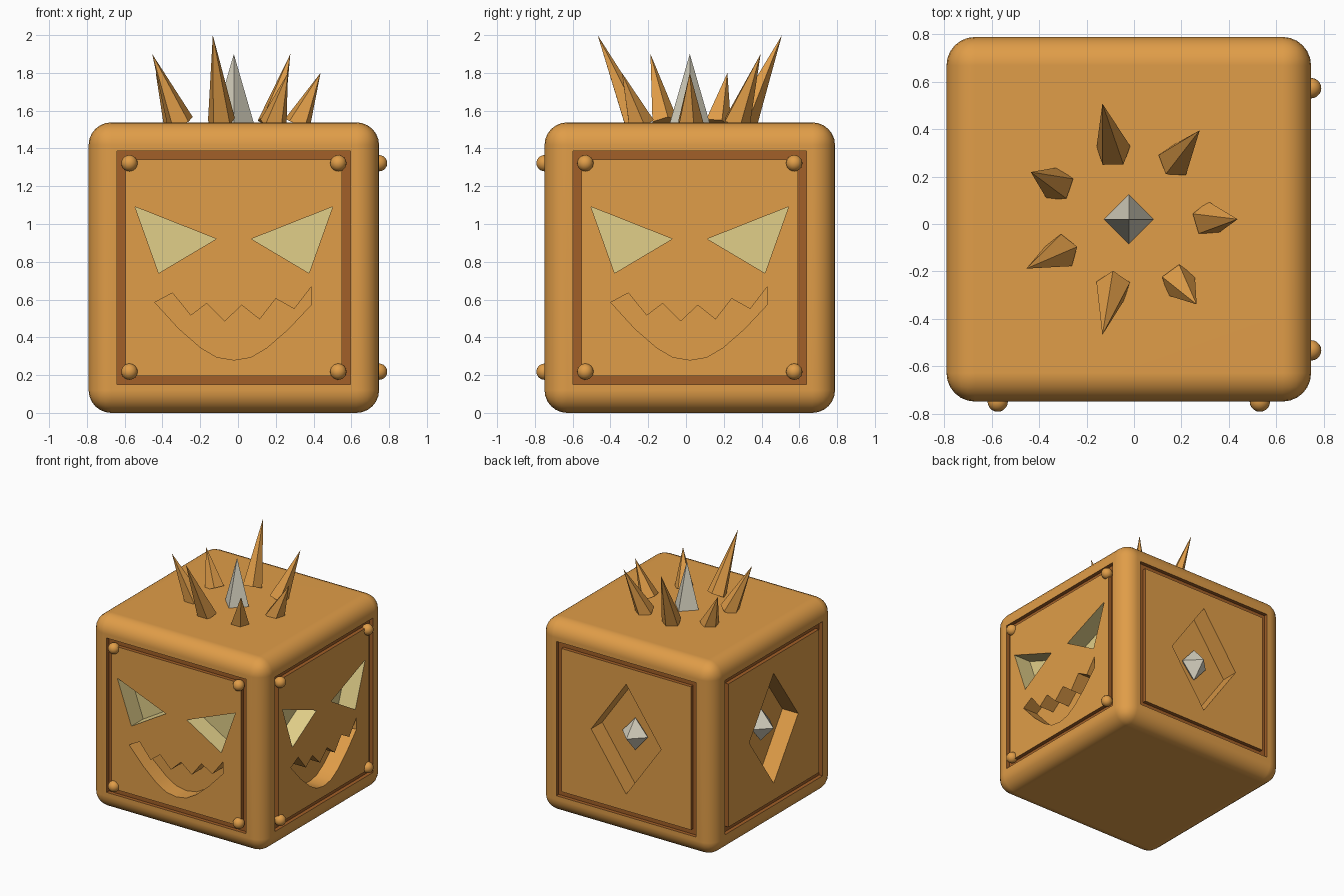
import bpy, bmesh, math
from mathutils import Matrix, Vector

if "Cube" in bpy.data.objects:
    bpy.data.objects.remove(bpy.data.objects["Cube"])

CX, CY = -0.022, 0.02      # body axis
H = 0.769                  # half size of the cube
CENTRE = Matrix.Translation((CX, CY, H))


def material(name, rgb):
    m = bpy.data.materials.new(name)
    m.diffuse_color = (*rgb, 1)
    m.use_nodes = True
    m.node_tree.nodes["Principled BSDF"].inputs["Base Color"].default_value = m.diffuse_color
    return m


ORANGE = material("orange shell", (0.745, 0.337, 0.065))
BROWN = material("brown groove", (0.36, 0.115, 0.021))
YELLOW = material("pale yellow eye", (0.75, 0.62, 0.25))
SILVER = material("pale grey gem", (0.68, 0.645, 0.527))


def make(name, bm, mats):
    bmesh.ops.recalc_face_normals(bm, faces=bm.faces)
    me = bpy.data.meshes.new(name)
    bm.to_mesh(me)
    bm.free()
    for m in mats:
        me.materials.append(m)
    ob = bpy.data.objects.new(name, me)
    bpy.context.collection.objects.link(ob)
    return ob


def activate(ob):
    bpy.ops.object.select_all(action='DESELECT')
    ob.select_set(True)
    bpy.context.view_layer.objects.active = ob


def side(k):
    """Frame of side k: 0 front, 1 right, 2 back, 3 left."""
    return CENTRE @ Matrix.Rotation(k * math.pi / 2, 4, 'Z')


def prism(bm, pts, depth, mat, mtx):
    """Cutter prism with outline (u, v) sunk to a depth below a side."""
    a, b = ([bm.verts.new(mtx @ Vector((u, y, v))) for u, v in pts]
            for y in (-H - 0.05, -H + depth))
    n = len(pts)
    faces = [bm.faces.new(a), bm.faces.new(b[::-1])]
    faces += [bm.faces.new((a[i], a[(i + 1) % n], b[(i + 1) % n], b[i])) for i in range(n)]
    for f in faces:
        f.material_index = mat


def frame(bm, outer, inner, depth, mat, mtx):
    """Square ring cutter for the groove round a side."""
    loops = []
    for r, y in ((outer, -H - 0.05), (outer, -H + depth), (inner, -H + depth), (inner, -H - 0.05)):
        loops.append([bm.verts.new(mtx @ Vector((su * r, y, sv * r)))
                      for su, sv in ((-1, -1), (1, -1), (1, 1), (-1, 1))])
    for k in range(4):
        p, q = loops[k], loops[(k + 1) % 4]
        for i in range(4):
            j = (i + 1) % 4
            bm.faces.new((p[i], p[j], q[j], q[i])).material_index = mat


def octahedron(name, mtx, r, rz):
    bm = bmesh.new()
    for s in (-1, 1):
        for p in ((s * r, 0, 0), (0, s * r, 0), (0, 0, s * rz)):
            bm.verts.new(mtx @ Vector(p))
    bmesh.ops.convex_hull(bm, input=bm.verts)
    return make(name, bm, [SILVER])


# Rounded cube
bm = bmesh.new()
bmesh.ops.create_cube(bm, size=2 * H, matrix=CENTRE)
bmesh.ops.bevel(bm, geom=bm.edges[:], offset=0.12, segments=6, profile=0.5, affect='EDGES')
slots = [ORANGE, BROWN, YELLOW]
body = make("cube_body", bm, slots)

# Cutters: groove on each side, faces on front and right, diamonds on back and left
eye = [(-0.523, 0.322), (-0.093, 0.152), (-0.398, -0.029)]
mouth = [(-0.418, 0.585), (-0.325, 0.635), (-0.228, 0.515), (-0.143, 0.58), (-0.048, 0.485),
         (0.042, 0.57), (0.137, 0.495), (0.222, 0.605), (0.32, 0.55), (0.412, 0.67),
         (0.412, 0.575), (0.29, 0.445), (0.175, 0.345), (0.09, 0.295), (0.0, 0.28),
         (-0.09, 0.295), (-0.175, 0.345), (-0.29, 0.445)]
mouth = [(u, z - H) for u, z in mouth]
diamond = [(0, 0.44), (0.31, 0), (0, -0.44), (-0.31, 0)]
bm = bmesh.new()
for k in range(4):
    m = side(k)
    frame(bm, 0.618, 0.573, 0.03, 1, m)
    if k < 2:
        prism(bm, eye, 0.15, 2, m)
        prism(bm, [(-u, v) for u, v in eye], 0.15, 2, m)
        prism(bm, mouth, 0.13, 0, m)
    else:
        prism(bm, diamond, 0.14, 0, m)
cutter = make("carving_cutter", bm, slots)
cutter.hide_render = True

activate(body)
cut = body.modifiers.new("carve", 'BOOLEAN')
cut.operation = 'DIFFERENCE'
cut.solver = 'EXACT'
cut.object = cutter
bpy.ops.object.modifier_apply(modifier=cut.name)
bpy.data.objects.remove(cutter)
bpy.ops.object.shade_smooth_by_angle(angle=math.radians(30))
wn = body.modifiers.new("flat panels", 'WEIGHTED_NORMAL')
wn.keep_sharp = True

# Corner studs on front and right
for k, label in enumerate(("front", "right")):
    bm = bmesh.new()
    for u in (-0.553, 0.553):
        for v in (-0.551, 0.553):
            bmesh.ops.create_uvsphere(bm, u_segments=20, v_segments=12, radius=0.043,
                                      matrix=side(k) @ Matrix.Translation((u, -H, v)))
    studs = make(label + "_studs", bm, [ORANGE])
    activate(studs)
    bpy.ops.object.shade_smooth_by_angle(angle=math.radians(40))

# Gems inside the diamonds and the tall one on top
for k, label in ((2, "back"), (3, "left")):
    octahedron(label + "_gem", side(k) @ Matrix.Translation((0, -H + 0.115, 0)), 0.113, 0.13)
octahedron("top_gem", Matrix.Translation((CX, CY, 1.53)), 0.107, 0.37)

# Crown of seven five-sided spikes leaning outwards
for i in range(7):
    h = 0.3 + 0.1 * (i % 3)
    a = i * math.tau / 7
    out = Vector((math.cos(a), math.sin(a), 0))
    tip = Vector((CX, CY, 1.5 + h)) + out * (0.397 + 0.207 * h)
    base = Vector((CX, CY, 1.5 + 0.09 * h)) + out * (0.397 - 0.207 * h)
    d = tip - base
    turn = Vector((0, 0, 1)).rotation_difference(d).to_matrix().to_4x4()
    bm = bmesh.new()
    bmesh.ops.create_cone(bm, cap_ends=True, segments=5, radius1=0.075, radius2=0,
                          depth=d.length,
                          matrix=Matrix.Translation((tip + base) / 2) @ turn)
    bmesh.ops.remove_doubles(bm, verts=bm.verts, dist=1e-5)
    make("crown_spike_%d" % (i + 1), bm, [ORANGE])
